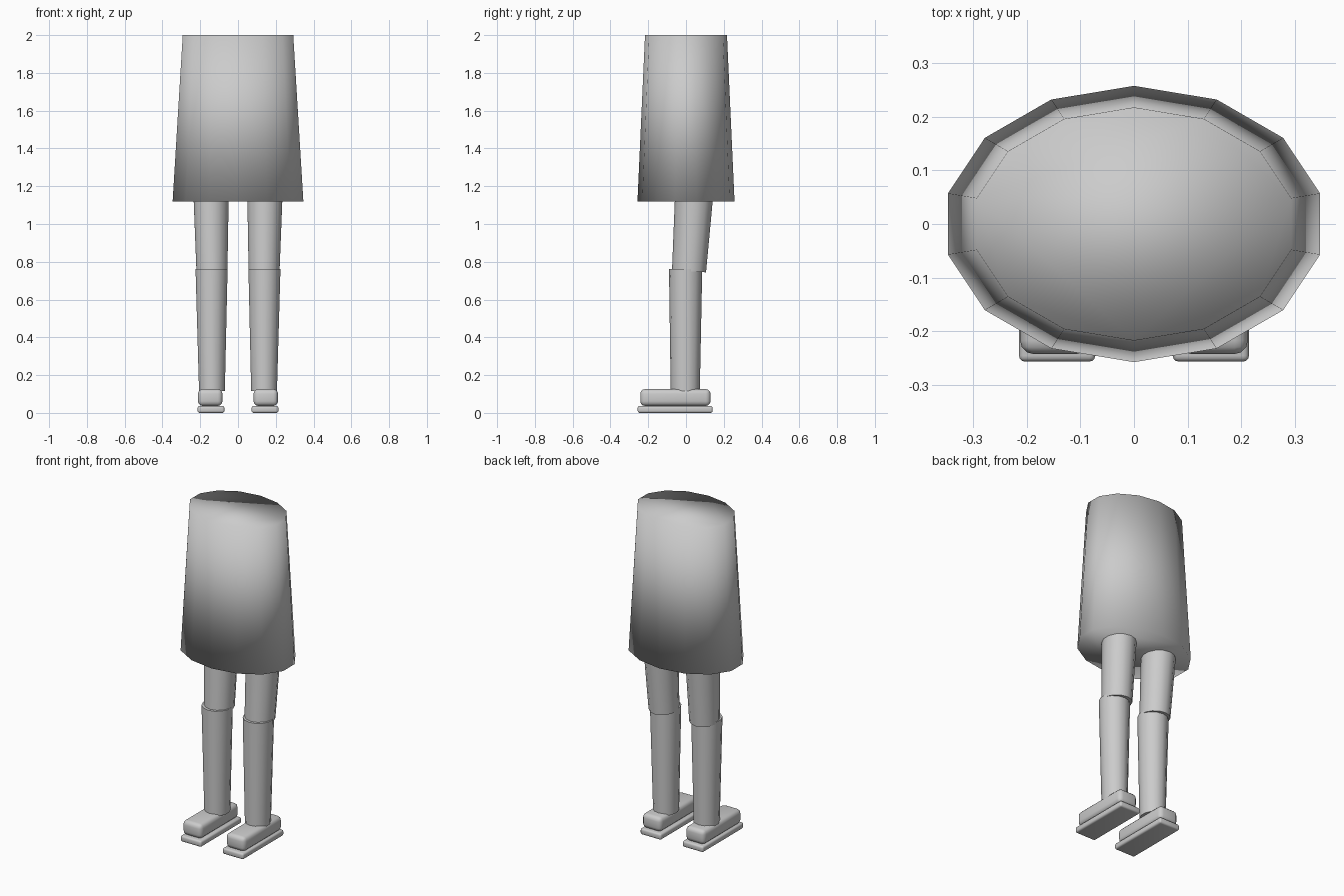
import bpy, bmesh
from math import sin, cos, tau, radians
from mathutils import Vector

cube = bpy.data.objects.get("Cube")
if cube:
    bpy.data.objects.remove(cube, do_unlink=True)

grey = bpy.data.materials.new("plain grey")
grey.use_nodes = True
grey.diffuse_color = (0.6, 0.6, 0.6, 1)
grey.node_tree.nodes["Principled BSDF"].inputs["Base Color"].default_value = grey.diffuse_color
SIDES = 14


def finish(name, bm, smooth_angle):
    mesh = bpy.data.meshes.new(name)
    bmesh.ops.recalc_face_normals(bm, faces=bm.faces)
    bm.to_mesh(mesh)
    bm.free()
    mesh.materials.append(grey)
    obj = bpy.data.objects.new(name, mesh)
    bpy.context.collection.objects.link(obj)
    bpy.ops.object.select_all(action="DESELECT")
    obj.select_set(True)
    bpy.context.view_layer.objects.active = obj
    if smooth_angle is None:
        bpy.ops.object.shade_smooth()
    else:
        bpy.ops.object.shade_smooth_by_angle(angle=radians(smooth_angle))
    return obj


def tapered_tube(name, low, low_radii, high, high_radii, smooth_angle):
    """Capped elliptical frustum; its ends lean with the axis in y."""
    bm = bmesh.new()
    low, high = Vector(low), Vector(high)
    lean = (high.y - low.y) / (high.z - low.z)
    rings = []
    for centre, (rx, ry) in ((low, low_radii), (high, high_radii)):
        ring = []
        for i in range(SIDES):
            a = tau * i / SIDES
            y = ry * cos(a)
            ring.append(bm.verts.new(centre + Vector((rx * sin(a), y, -lean * y))))
        rings.append(ring)
    bottom, top = rings
    for i in range(SIDES):
        j = (i + 1) % SIDES
        bm.faces.new((bottom[i], bottom[j], top[j], top[i]))
    bm.faces.new(bottom)
    bm.faces.new(top)
    return finish(name, bm, smooth_angle)


def rounded_box(name, low, high, bevel):
    bm = bmesh.new()
    low, high = Vector(low), Vector(high)
    bmesh.ops.create_cube(bm, size=1)
    for v in bm.verts:
        v.co = (low + high) / 2 + v.co * (high - low)
    bmesh.ops.bevel(bm, geom=bm.edges[:], offset=bevel, segments=3,
                    profile=0.5, affect="EDGES")
    return finish(name, bm, 40)


# Flared skirt, shaded smoothly over its closed ends
tapered_tube("skirt", (0, 0, 1.12), (0.355, 0.257), (0, 0, 2), (0.3, 0.217), None)

# Legs and shoes
for side, s in (("left", 1), ("right", -1)):
    tapered_tube(side + "_thigh", (s * 0.138, 0.016, 0.75), (0.084, 0.09),
                 (s * 0.143, 0.046, 1.2), (0.097, 0.102), 50)
    tapered_tube(side + "_shin", (s * 0.138, -0.004, 0.115), (0.07, 0.077),
                 (s * 0.14, -0.002, 0.762), (0.087, 0.088), 50)
    inner, outer = sorted((s * 0.082, s * 0.212))
    rounded_box(side + "_shoe", (inner, -0.242, 0.037), (outer, 0.13, 0.126), 0.025)
    inner, outer = sorted((s * 0.072, s * 0.214))
    rounded_box(side + "_sole", (inner, -0.256, 0), (outer, 0.141, 0.037), 0.011)
